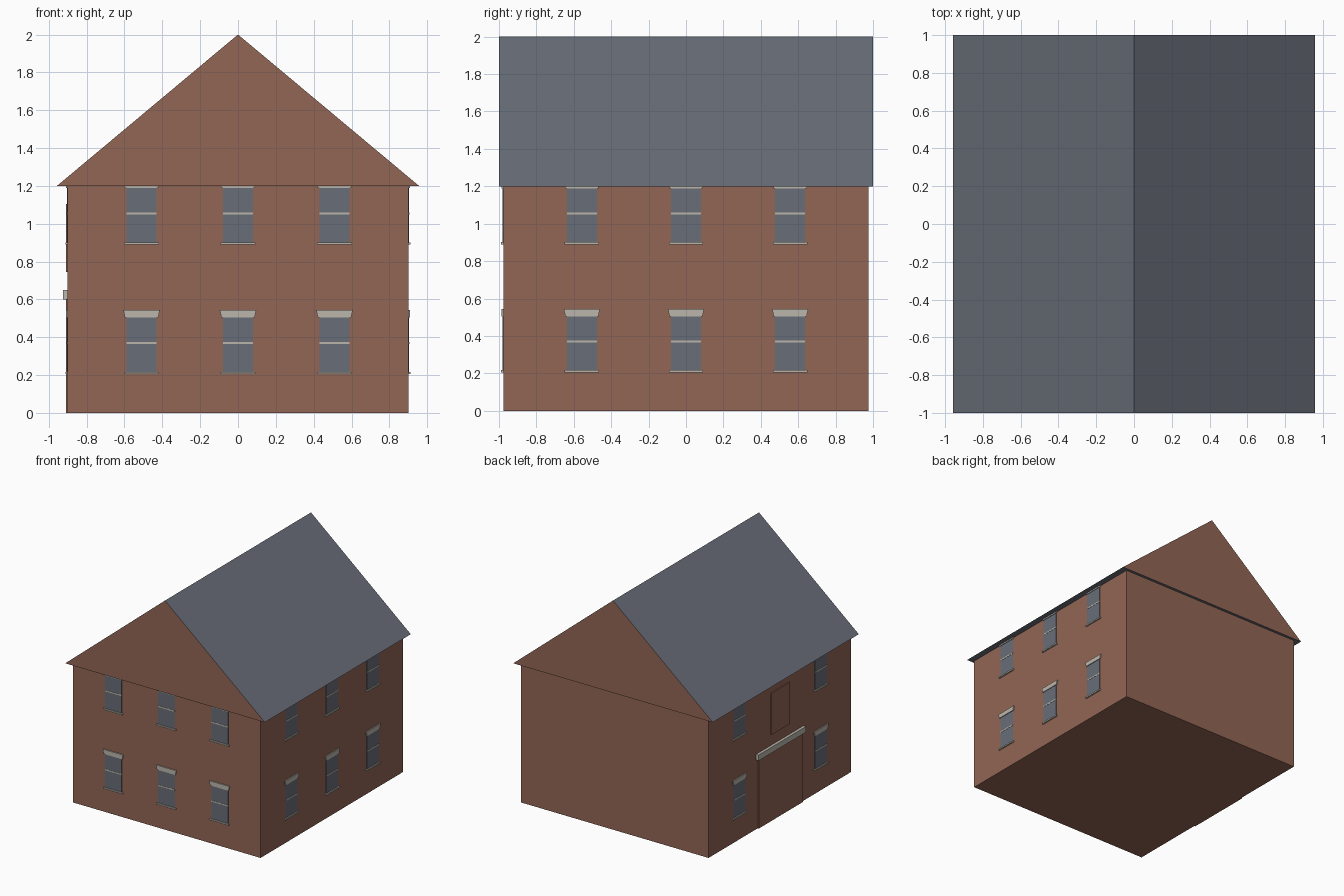
import bpy, bmesh
from mathutils import Matrix
from math import pi

cube = bpy.data.objects.get("Cube")
if cube:
    bpy.data.objects.remove(cube)


def material(name, rgb):
    m = bpy.data.materials.new(name)
    m.use_nodes = True
    m.diffuse_color = (*rgb, 1)
    bsdf = next(n for n in m.node_tree.nodes if n.type == 'BSDF_PRINCIPLED')
    bsdf.inputs["Base Color"].default_value = (*rgb, 1)
    bsdf.inputs["Roughness"].default_value = 0.9
    return m


brick = material("red_brick", (0.29, 0.133, 0.093))
slate = material("slate_grey", (0.14, 0.154, 0.186))
stone = material("pale_stone", (0.50, 0.47, 0.41))

HALF_X, HALF_Y, EAVES = 0.9, 0.976, 1.2
OVER_X, OVER_Y, RIDGE = 0.957, 1.0, 2.0


def prism(name, outline, y0, y1, mats, place=Matrix()):
    """Extrude an (x, z) outline from y0 to y1, then place it."""
    bm = bmesh.new()
    face = bm.faces.new([bm.verts.new((x, y0, z)) for x, z in outline])
    ext = bmesh.ops.extrude_face_region(bm, geom=[face])
    verts = [v for v in ext["geom"] if isinstance(v, bmesh.types.BMVert)]
    bmesh.ops.translate(bm, verts=verts, vec=(0, y1 - y0, 0))
    bmesh.ops.recalc_face_normals(bm, faces=bm.faces)
    # end faces take the second material when there is one
    for f in bm.faces:
        f.material_index = int(len(mats) > 1 and abs(f.normal.y) > 0.9)
    bm.transform(place)
    mesh = bpy.data.meshes.new(name)
    bm.to_mesh(mesh)
    bm.free()
    for m in mats:
        mesh.materials.append(m)
    ob = bpy.data.objects.new(name, mesh)
    bpy.context.collection.objects.link(ob)
    return ob


def block(name, cx, half, z0, z1, depth, mat, place, flare=0):
    """Plate on a wall face, standing out by depth; flare widens its top."""
    top = half + flare
    outline = [(cx - half, z0), (cx + half, z0), (cx + top, z1), (cx - top, z1)]
    return prism(name, outline, 0.01, -depth, [mat], place)


def window(name, cx, sill_z, place):
    block(name + "_glass", cx, 0.08, sill_z, sill_z + 0.3, 0.004, slate, place)
    block(name + "_rail", cx, 0.08, sill_z + 0.157, sill_z + 0.168, 0.006, stone, place)
    block(name + "_sill", cx, 0.092, sill_z - 0.003, sill_z + 0.009, 0.013, stone, place)
    block(name + "_lintel", cx, 0.088, sill_z + 0.297, sill_z + 0.336, 0.01, stone,
          place, 0.009)


# Walls and gabled roof
prism("walls", [(-HALF_X, 0), (HALF_X, 0), (HALF_X, EAVES), (-HALF_X, EAVES)],
      -HALF_Y, HALF_Y, [brick])
prism("roof", [(-OVER_X, EAVES), (OVER_X, EAVES), (0, RIDGE)],
      -OVER_Y, OVER_Y, [slate, brick])

# Wall frames: local x runs along the wall, local -y points outward
front = Matrix.Translation((0, -HALF_Y, 0))
left = Matrix.Translation((HALF_X, 0, 0)) @ Matrix.Rotation(pi / 2, 4, 'Z')
right = Matrix.Translation((-HALF_X, 0, 0)) @ Matrix.Rotation(-pi / 2, 4, 'Z')

# Windows in two storeys
for wall, place, columns in (("front", front, (-0.51, 0, 0.51)),
                             ("left", left, (-0.557, 0, 0.557)),
                             ("right", right, (-0.557, 0.557))):
    for storey, sill_z in (("lower", 0.208), ("upper", 0.892)):
        for i, cx in enumerate(columns):
            window(f"{wall}_{storey}_window_{i + 1}", cx, sill_z, place)

# Bricked-up doorway with a stone beam, and a blocked loading hatch above
block("blocked_doorway", 0, 0.3, 0, 0.6, 0.01, brick, right)
block("doorway_beam", 0, 0.325, 0.6, 0.65, 0.024, stone, right)
block("blocked_hatch", 0, 0.125, 0.745, 1.105, 0.01, brick, right)
